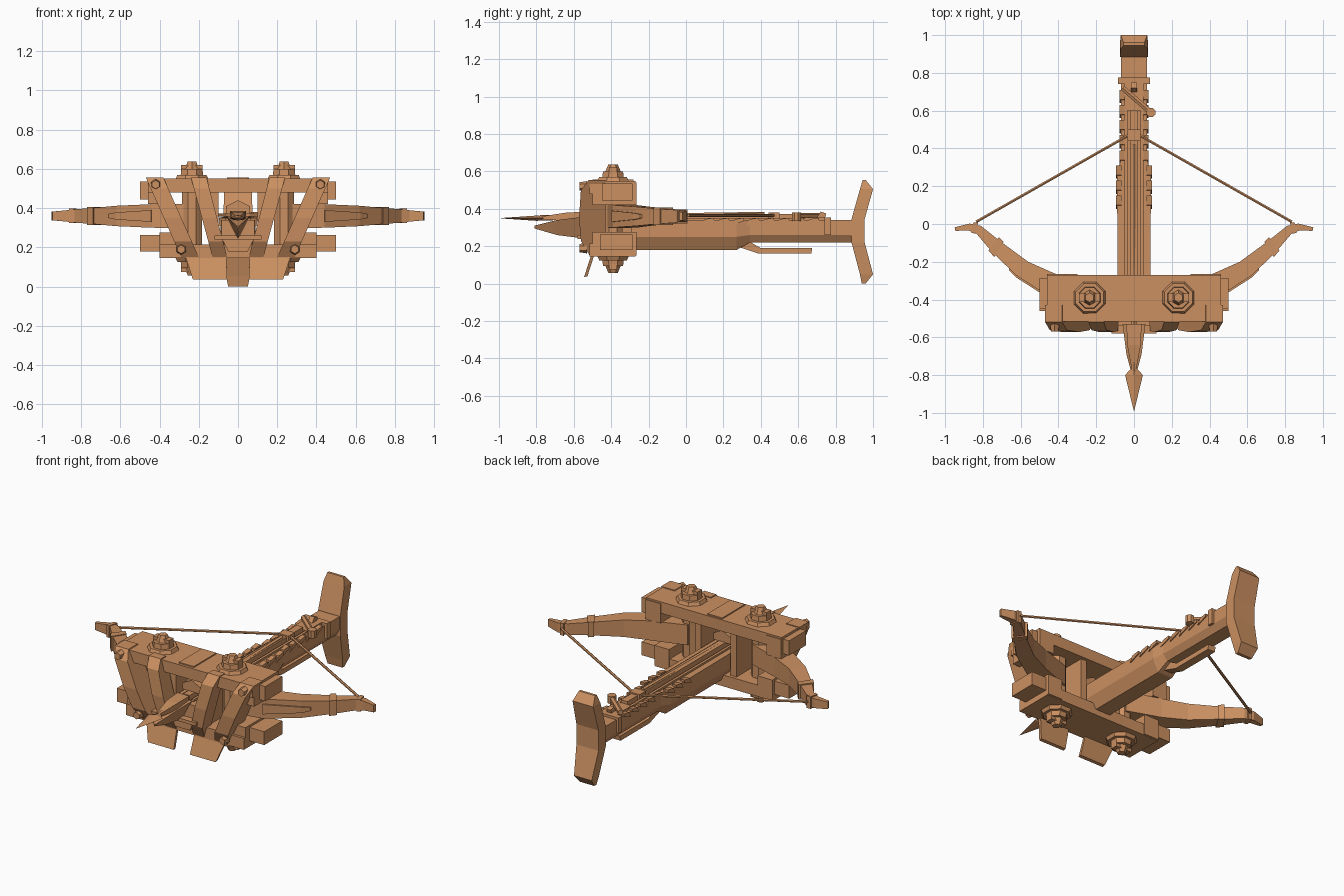
import bpy, bmesh, math
from mathutils import Vector, Matrix

cube = bpy.data.objects.get("Cube")
if cube:
    bpy.data.objects.remove(cube, do_unlink=True)

wood = bpy.data.materials.new("warm wood")
wood.use_nodes = True
COLOUR = (0.6, 0.28, 0.12, 1)
wood.diffuse_color = COLOUR
wood.node_tree.nodes["Principled BSDF"].inputs["Base Color"].default_value = COLOUR


def loft(name, rings):
    """Skin equal-length rings of points and cap both ends."""
    bm = bmesh.new()
    vs = [[bm.verts.new(p) for p in r] for r in rings]
    n = len(vs[0])
    for a, b in zip(vs, vs[1:]):
        for i in range(n):
            j = (i + 1) % n
            bm.faces.new((a[i], a[j], b[j], b[i]))
    bm.faces.new(vs[0])
    bm.faces.new(vs[-1])
    bmesh.ops.recalc_face_normals(bm, faces=bm.faces)
    mesh = bpy.data.meshes.new(name)
    bm.to_mesh(mesh)
    bm.free()
    mesh.materials.append(wood)
    ob = bpy.data.objects.new(name, mesh)
    bpy.context.collection.objects.link(ob)
    return ob


def rect(x0, x1, y0, y1, z):
    return [(x0, y0, z), (x1, y0, z), (x1, y1, z), (x0, y1, z)]


def box(name, x0, x1, y0, y1, z0, z1):
    return loft(name, [rect(x0, x1, y0, y1, z0), rect(x0, x1, y0, y1, z1)])


def side_prism(name, profile, x0, x1):
    return loft(name, [[(x, y, z) for y, z in profile] for x in (x0, x1)])


def rod(name, a, b, r0, r1=None, sides=6):
    a, b = Vector(a), Vector(b)
    q = (b - a).to_track_quat('Z', 'Y')
    r1 = r0 if r1 is None else r1
    return loft(name, [[c + q @ Vector((r * math.cos(t), r * math.sin(t), 0))
                        for t in [math.tau * (i + 0.5) / sides for i in range(sides)]]
                       for c, r in ((a, r0), (b, r1))])


# Stock with chamfered underside, tapering behind the middle
def stock_ring(y, w, low, mid, b):
    return [(-w, y, 0.34), (-w, y, mid), (-b, y, low), (b, y, low), (w, y, mid), (w, y, 0.34)]


loft("stock", [stock_ring(-0.54, 0.085, 0.18, 0.25, 0.05),
               stock_ring(0.27, 0.09, 0.18, 0.25, 0.05),
               stock_ring(0.34, 0.07, 0.22, 0.26, 0.045),
               stock_ring(0.9, 0.07, 0.22, 0.26, 0.045)])
loft("stock_prow", [[(-w, y, top), (0, y, low), (w, y, top)]
                    for y, w, top, low in ((-0.53, 0.06, 0.36, 0.24), (-0.69, 0.04, 0.34, 0.26),
                                           (-0.81, 0.008, 0.31, 0.295))])
box("prow_crossbar", -0.12, 0.12, -0.58, -0.54, 0.24, 0.26)
loft("shoulder_butt", [[(s * w, y, z) for s, y in ((-1, y0), (1, y0), (1, y1), (-1, y1))]
                       for z, w, y0, y1 in ((0.0, 0.05, 0.94, 0.96), (0.05, 0.06, 0.93, 1.0),
                                            (0.22, 0.075, 0.885, 0.955), (0.345, 0.075, 0.885, 0.955),
                                            (0.505, 0.07, 0.93, 1.0), (0.555, 0.055, 0.945, 0.96))])
side_prism("trigger_lever", [(0.27, 0.2), (0.39, 0.16), (0.67, 0.16), (0.675, 0.19),
                             (0.4, 0.19), (0.33, 0.23)], -0.025, 0.025)
box("slider", -0.022, 0.022, -0.5, 0.6, 0.335, 0.372)
box("rear_collar", -0.085, 0.085, 0.74, 0.775, 0.26, 0.355)
box("catch_plate", -0.05, 0.05, 0.6, 0.74, 0.335, 0.355)
side_prism("catch_hook", [(0.69, 0.34), (0.72, 0.385), (0.75, 0.375), (0.74, 0.34)], -0.015, 0.015)
rod("catch_lever", (-0.06, 0.72, 0.362), (0.09, 0.59, 0.362), 0.016)
rod("lever_knob", (0.09, 0.59, 0.335), (0.09, 0.59, 0.38), 0.026, sides=8)
box("string_claw", -0.035, 0.035, 0.44, 0.5, 0.34, 0.38)

# Bolt with a pointed head
rod("bolt_shaft", (0, 0.42, 0.37), (0, -0.78, 0.352), 0.014)
loft("bolt_head", [[(-w, y, 0.35), (0, y, 0.35 + h), (w, y, 0.35), (0, y, 0.35 - h)]
                   for y, w, h in ((-0.76, 0.012, 0.012), (-0.8, 0.047, 0.014), (-0.99, 0.001, 0.001))])
loft("bolt_sleeve", [[(-w, y, 0.34), (w, y, 0.34), (w, y, t), (-w, y, t)]
                     for y, w, t in ((-0.53, 0.04, 0.385), (-0.64, 0.036, 0.38), (-0.77, 0.012, 0.36))])
# Peaked bolt guide inside the frame
loft("bolt_guide", [[(-0.06, y, 0.37), (0.06, y, 0.37), (0.06, y, 0.41), (0, y, 0.44), (-0.06, y, 0.41)]
                    for y in (-0.45, -0.35)])

# Torsion frame beams
box("top_beam", -0.46, 0.46, -0.515, -0.27, 0.48, 0.55)
box("bottom_beam", -0.4, 0.4, -0.515, -0.27, 0.145, 0.215)
box("top_centre_plate", -0.05, 0.05, -0.5, -0.28, 0.54, 0.557)


def plank(name, s, top, bottom, depth):
    # bowed upright leaning toward the centre
    rings = []
    for y, z in ((-0.52, 0.555), (-0.562, 0.5), (-0.572, 0.35), (-0.562, 0.23), (-0.515, 0.15)):
        t = (z - 0.15) / 0.405
        x0, x1 = (bottom[i] + (top[i] - bottom[i]) * t for i in (0, 1))
        rings.append(rect(s * x0, s * x1, y, depth, z))
    loft(name, rings)


def arm_ring(s, rear, front, z, h):
    return [(s * rear[0], rear[1], z - h), (s * front[0], front[1], z - h),
            (s * front[0], front[1], z + h), (s * rear[0], rear[1], z + h)]


for s, side in ((1, "left"), (-1, "right")):
    plank(side + "_outer_plank", s, (0.38, 0.47), (0.2, 0.29), -0.43)
    plank(side + "_inner_plank", s, (0.16, 0.24), (0.055, 0.13), -0.47)
    # beam end blocks
    xs = sorted((s * 0.39, s * 0.5))
    box(side + "_top_end_block", *xs, -0.45, -0.285, 0.445, 0.535)
    box(side + "_bottom_end_block", *xs, -0.46, -0.285, 0.18, 0.262)
    xs = sorted((s * 0.36, s * 0.46))
    box(side + "_top_bracket", *xs, -0.5, -0.265, 0.42, 0.54)
    xs = sorted((s * 0.3, s * 0.4))
    box(side + "_bottom_bracket", *xs, -0.5, -0.265, 0.15, 0.275)
    xs = sorted((s * 0.1, s * 0.14))
    box(side + "_inner_post", *xs, -0.46, -0.29, 0.2, 0.49)
    # leaning skirt board under the front
    loft(side + "_skirt", [[(s * a, y, z), (s * b, y, z), (s * b, y + 0.018, z + 0.004),
                            (s * a, y + 0.018, z + 0.004)]
                           for a, b, y, z in ((0.06, 0.27, -0.505, 0.16), (0.055, 0.23, -0.545, 0.035))])
    # torsion bundle with washers and cross pins at both ends
    cx, cy = s * 0.235, -0.39
    rod(side + "_torsion_rope", (cx, cy, 0.13), (cx, cy, 0.57), 0.055, sides=8)
    for d, z, end in ((1, 0.55, "top"), (-1, 0.145, "bottom")):
        tag = side + "_" + end
        rod(tag + "_washer", (cx, cy, z), (cx, cy, z + d * 0.02), 0.09, 0.08, 8)
        rod(tag + "_cup", (cx, cy, z + d * 0.02), (cx, cy, z + d * 0.05), 0.062, 0.058, 8)
        z0, z1 = sorted((z + d * 0.04, z + d * 0.07))
        box(tag + "_cross_pin", cx - 0.055, cx + 0.055, cy - 0.022, cy + 0.022, z0, z1)
        rod(tag + "_rope_loop", (cx, cy, z + d * 0.04), (cx, cy, z + d * 0.088), 0.045, 0.025, 6)
    # peg heads on the outer planks
    for x, z, y in ((0.42, 0.52, -0.53), (0.29, 0.19, -0.53)):
        rod(side + "_peg", (s * x, y, z), (s * x, y - 0.04, z), 0.028, 0.022)
    # bow arm, curved rearward
    stations = (((0.22, -0.33), (0.22, -0.43), 0.062), ((0.42, -0.262), (0.44, -0.39), 0.06),
                ((0.56, -0.2), (0.62, -0.275), 0.052), ((0.71, -0.09), (0.75, -0.15), 0.04),
                ((0.81, -0.01), (0.835, -0.05), 0.034), ((0.87, 0.002), (0.875, -0.035), 0.029),
                ((0.95, -0.018), (0.945, -0.036), 0.022))
    loft(side + "_bow_arm", [arm_ring(s, a, b, 0.36, h) for a, b, h in stations])
    loft(side + "_arm_strip", [arm_ring(s, a, b, 0.36, h) for a, b, h in (
        ((0.44, -0.38), (0.444, -0.398), 0.03), ((0.62, -0.265), (0.624, -0.283), 0.018),
        ((0.66, -0.235), (0.663, -0.245), 0.01))])
    loft(side + "_arm_band", [arm_ring(s, a, b, 0.36, 0.046) for a, b in (
        ((0.69, -0.095), (0.74, -0.175)), ((0.715, -0.07), (0.77, -0.14)))])
    loft(side + "_tip_band", [arm_ring(s, a, b, 0.36, 0.037) for a, b in (
        ((0.825, 0.008), (0.84, -0.052)), ((0.85, 0.008), (0.862, -0.045)))])
    # bowstring half
    rod(side + "_bowstring", (s * 0.835, 0.012, 0.365), (s * 0.02, 0.475, 0.365), 0.008)
    # rails and ratchet teeth along the stock
    xs = sorted((s * 0.034, s * 0.05))
    box(side + "_rail", *xs, -0.5, 0.7, 0.335, 0.352)
    for i in range(8):
        y = 0.08 + i * 0.08
        w = 0.09 if y < 0.28 else 0.07
        xs = sorted((s * (w - 0.025), s * (w + 0.006)))
        side_prism(side + "_ratchet_tooth", [(y, 0.31), (y + 0.07, 0.335), (y + 0.07, 0.352),
                                             (y + 0.02, 0.345)], *xs)
